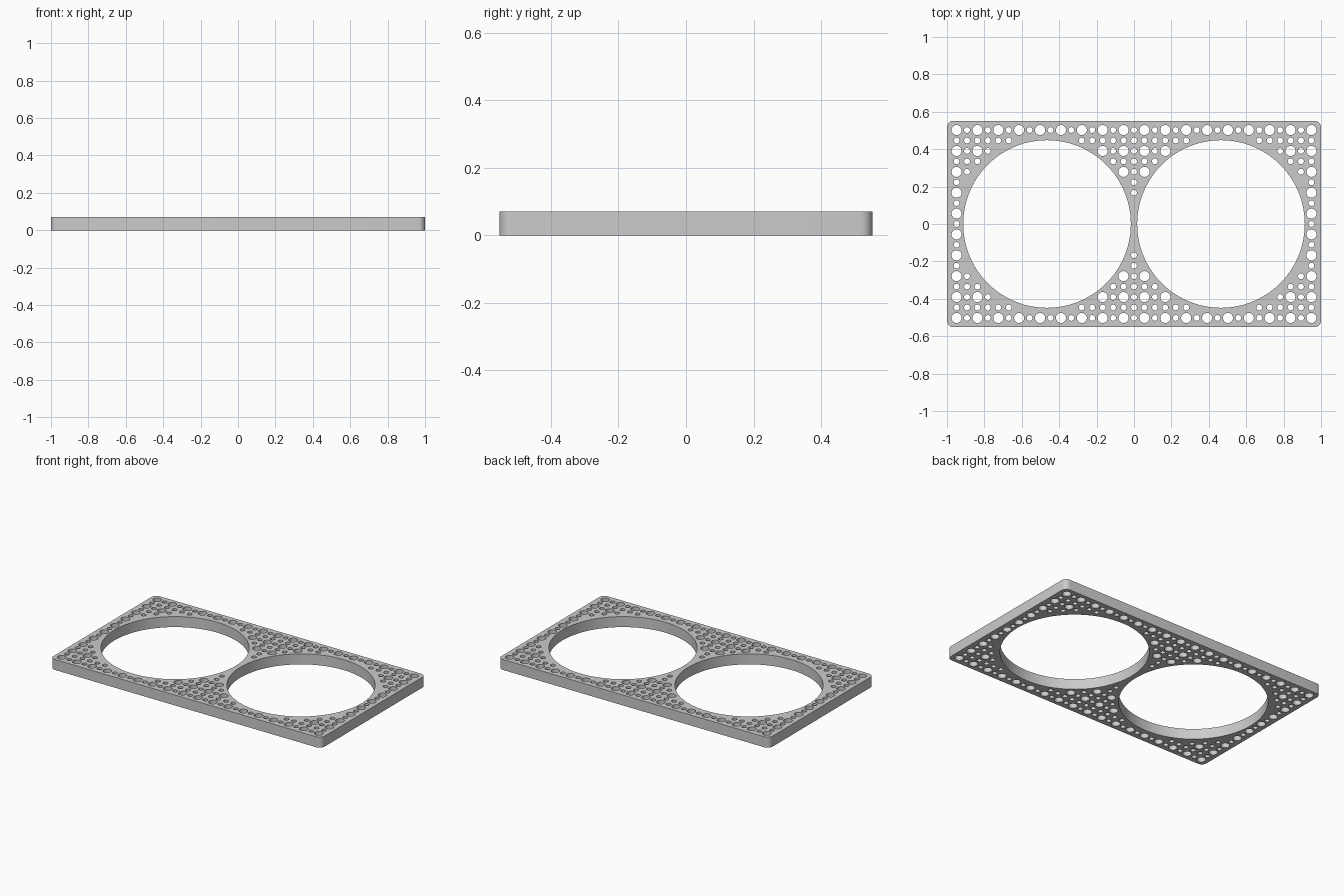
import bpy, bmesh
from math import sin, cos, pi, hypot

cube = bpy.data.objects.get("Cube")
if cube:
    bpy.data.objects.remove(cube, do_unlink=True)

HALF_X, HALF_Y, THICK, CORNER = 1.0, 0.552, 0.07, 0.035
RING_X, RING_R = 0.465, 0.448        # the two large openings
STEP = 0.0558                        # spacing of the hole grid
BIG_R, SMALL_R = 0.027, 0.0155
CLEAR = 0.483                        # closest hole centre to an opening's centre


def arc(cx, cy, r, start, sweep, n):
    return [(cx + r * cos(start + sweep * i / n), cy + r * sin(start + sweep * i / n))
            for i in range(n + 1)]


def add_loop(curve, points):
    spline = curve.splines.new('POLY')
    spline.points.add(len(points) - 1)
    for p, (x, y) in zip(spline.points, points):
        p.co = (x, y, 0, 1)
    spline.use_cyclic_u = True


def circle(curve, cx, cy, r, n):
    add_loop(curve, arc(cx, cy, r, 0, 2 * pi, n)[:-1])


# Flat profile: rounded rectangle with openings
curve = bpy.data.curves.new("perforated_plate", 'CURVE')
curve.dimensions = '2D'
curve.fill_mode = 'BOTH'
curve.extrude = THICK / 2

outline = []
for k, (sx, sy) in enumerate([(1, 1), (-1, 1), (-1, -1), (1, -1)]):
    outline += arc(sx * (HALF_X - CORNER), sy * (HALF_Y - CORNER), CORNER, k * pi / 2, pi / 2, 8)
add_loop(curve, outline)

for side in (-1, 1):
    circle(curve, side * RING_X, 0, RING_R, 96)

# Grid of holes, large where both grid indices are odd
for i in range(-17, 18):
    for j in range(-9, 10):
        x, y = i * STEP, j * STEP
        if hypot(abs(x) - RING_X, y) > CLEAR:
            big = i % 2 and j % 2
            circle(curve, x, y, BIG_R if big else SMALL_R, 24 if big else 20)

# Solid plate from the profile
plate = bpy.data.objects.new("perforated_plate", curve)
bpy.context.collection.objects.link(plate)
bpy.ops.object.select_all(action='DESELECT')
plate.select_set(True)
bpy.context.view_layer.objects.active = plate
bpy.ops.object.convert(target='MESH')
plate = bpy.context.object

bm = bmesh.new()
bm.from_mesh(plate.data)
bmesh.ops.remove_doubles(bm, verts=bm.verts, dist=0.0001)
bmesh.ops.translate(bm, verts=bm.verts, vec=(0, 0, THICK / 2))
bmesh.ops.recalc_face_normals(bm, faces=bm.faces)
bm.to_mesh(plate.data)
bm.free()

# Grey finish
grey = bpy.data.materials.new("light_grey")
grey.use_nodes = True
colour = (0.6, 0.6, 0.6, 1)
grey.diffuse_color = colour
grey.node_tree.nodes["Principled BSDF"].inputs["Base Color"].default_value = colour
plate.data.materials.clear()
plate.data.materials.append(grey)
bpy.ops.object.shade_smooth_by_angle()
